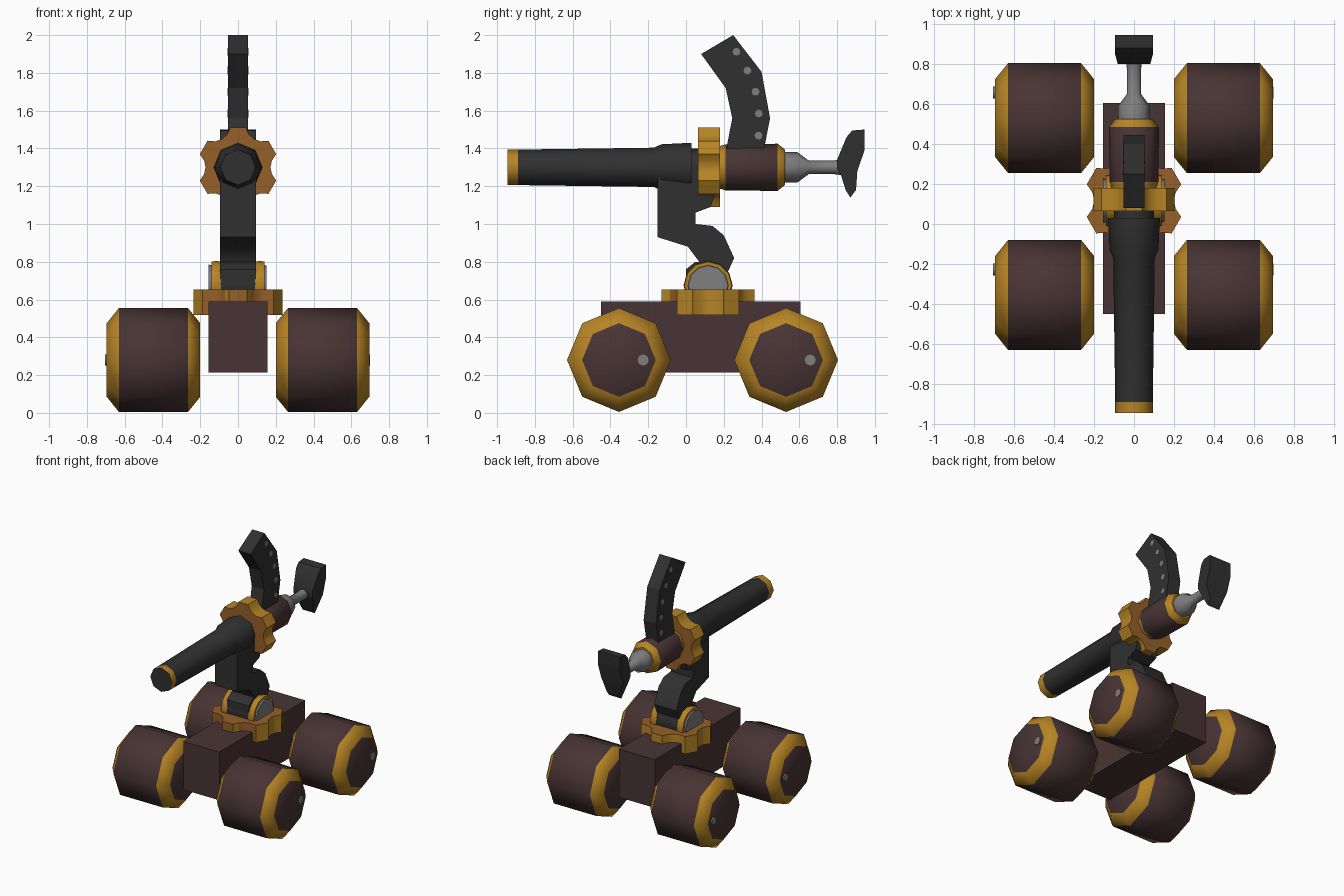
import bpy, bmesh
from math import sin, cos, pi, radians

old = bpy.data.objects.get("Cube")
if old:
    bpy.data.objects.remove(old, do_unlink=True)


def material(name, r, g, b):
    m = bpy.data.materials.new(name)
    m.use_nodes = True
    m.diffuse_color = (r, g, b, 1)
    m.node_tree.nodes["Principled BSDF"].inputs["Base Color"].default_value = (r, g, b, 1)
    return m


brown = material("dark brown", .066, .034, .035)
gold = material("gold", .47, .23, .018)
bronze = material("bronze", .30, .115, .022)
dark = material("charcoal", .03, .03, .03)
grey = material("steel grey", .21, .21, .21)


def finish(name, bm, mats, smooth=50):
    bmesh.ops.recalc_face_normals(bm, faces=bm.faces)
    mesh = bpy.data.meshes.new(name)
    bm.to_mesh(mesh)
    bm.free()
    for m in mats:
        mesh.materials.append(m)
    ob = bpy.data.objects.new(name, mesh)
    bpy.context.collection.objects.link(ob)
    if smooth:
        bpy.ops.object.select_all(action='DESELECT')
        ob.select_set(True)
        bpy.context.view_layer.objects.active = ob
        bpy.ops.object.shade_smooth_by_angle(angle=radians(smooth))
    return ob


def lathe(name, axis, center, profile, mats, bands, caps=(0, 0), sides=8):
    """Turned part: profile of (position, radius) along an axis, one material index per band."""
    bm = bmesh.new()
    cx, cy, cz = center
    rings = []
    for p, r in profile:
        ring = []
        for i in range(sides):
            u, v = r * cos(2 * pi * i / sides), r * sin(2 * pi * i / sides)
            co = (cx + p, cy + u, cz + v) if axis == 'X' else (cx + u, cy + p, cz + v)
            ring.append(bm.verts.new(co))
        rings.append(ring)
    for a, b, m in zip(rings, rings[1:], bands):
        for i in range(sides):
            j = (i + 1) % sides
            bm.faces.new((a[i], a[j], b[j], b[i])).material_index = m
    bm.faces.new(rings[0]).material_index = caps[0]
    bm.faces.new(rings[-1]).material_index = caps[1]
    return finish(name, bm, mats)


def prism(name, outline, half, mat, smooth=40):
    """Side outline of (y, z) points, extruded across x."""
    bm = bmesh.new()
    a, b = [[bm.verts.new((s * half, y, z)) for y, z in outline] for s in (-1, 1)]
    bm.faces.new(a)
    bm.faces.new(b)
    for i in range(len(a)):
        j = (i + 1) % len(a)
        bm.faces.new((a[i], a[j], b[j], b[i]))
    return finish(name, bm, [mat], smooth)


def gear(name, center, tip, notch, depth, upright):
    """Six-lobed knob with gold rim and bronze faces."""
    bm = bmesh.new()
    cx, cy, cz = center
    loops = []
    for d in (-depth / 2, depth / 2):
        loop = []
        for k in range(6):
            for off, r in ((-30, notch), (-19, notch * 1.06), (-11, tip), (11, tip), (19, notch * 1.06)):
                a = radians(30 + 60 * k + off)
                u, v = r * cos(a), r * sin(a)
                co = (cx + u, cy + d, cz + v) if upright else (cx + u, cy + v, cz + d)
                loop.append(bm.verts.new(co))
        loops.append(loop)
    a, b = loops
    n = len(a)
    for i in range(n):
        bm.faces.new((a[i], a[(i + 1) % n], b[(i + 1) % n], b[i]))
    for loop in loops:
        bm.faces.new(loop).material_index = 1
    bmesh.ops.recalc_face_normals(bm, faces=bm.faces)
    if not upright:
        for f in bm.faces:
            if f.normal.y < -.6:
                f.material_index = 1
    return finish(name, bm, [gold, bronze])


# Chassis
prism("chassis", [(-.45, .215), (.605, .215), (.605, .59), (-.45, .59)], .155, brown, 0)

# Wheels with small hub studs
for side, sx in (("left", 1), ("right", -1)):
    for end, y in (("front", -.355), ("rear", .53)):
        lathe(f"{end}_{side}_wheel", 'X', (sx * .4475, y, .28),
              [(-.2475, .195), (-.183, .275), (.183, .275), (.2475, .195)],
              [brown, gold], [1, 0, 1])
        lathe(f"{end}_{side}_stud", 'X', (sx * .695, y + .128, .28),
              [(-.01, .03), (.004, .03)], [grey], [0])

# Turntable and pivot
gear("turntable", (0, .117, .587), .25, .2, .135, False)
lathe("pivot_core", 'X', (0, .117, .68), [(-.095, .125), (.095, .125)], [dark], [0])
for side, sx in (("left", 1), ("right", -1)):
    lathe(f"{side}_pivot_ring", 'X', (sx * .115, .117, .675),
          [(-.025, .125), (0, .13), (.025, .125)], [gold], [0, 0], sides=12)
    lathe(f"{side}_pivot_cap", 'X', (sx * .14, .117, .675),
          [(-.015, .11), (.012, .105)], [grey], [0], sides=12)
prism("pivot_block", [(0, .65), (.22, .65), (.22, .77), (.17, .8), (.05, .8), (0, .76)], .095, dark)

# Curved support arm
prism("support_arm", [(-.15, 1.25), (-.15, .93), (.01, .88), (.07, .8), (.07, .72), (.21, .72),
                      (.255, .82), (.2, .94), (.14, .99), (.05, 1.0), (.05, 1.06), (.13, 1.09),
                      (.15, 1.15), (.14, 1.3), (0, 1.3)], .095, dark)

# Barrel, gold muzzle band
lathe("barrel", 'Y', (0, 0, 1.3),
      [(-.945, .094), (-.89, .094), (-.17, .104), (-.13, .122), (.03, .13), (.03, .1), (.08, .1)],
      [dark, gold], [1, 0, 0, 0, 0, 0])
gear("collar", (0, .122, 1.3), .214, .172, .115, True)

# Receiver with gold ends
lathe("receiver", 'Y', (0, 0, 1.3),
      [(.17, .11), (.21, .122), (.485, .125), (.525, .093)], [brown, gold], [1, 0, 1], caps=(1, 1))

# Stock rod and shoulder pad
lathe("stock_rod", 'Y', (0, 0, 1.3),
      [(.51, .08), (.59, .08), (.65, .036), (.78, .036), (.83, .042)], [grey], [0] * 4)
pad = prism("shoulder_pad", [(.8, 1.34), (.85, 1.46), (.88, 1.495), (.945, 1.5), (.945, 1.39),
                             (.907, 1.28), (.9, 1.18), (.87, 1.14), (.845, 1.18), (.82, 1.26),
                             (.8, 1.29)], .095, dark)
for v in pad.data.vertices:
    if v.co.z < 1.25:
        v.co.x *= .55
    elif v.co.y < .83:
        v.co.x *= .85

# Curved magazine with round windows
prism("magazine", [(.21, 1.38), (.41, 1.38), (.445, 1.56), (.4, 1.805), (.25, 2.0),
                   (.08, 1.9), (.21, 1.72), (.245, 1.56)], .053, dark, 0)
for n, (y, z) in enumerate([(.267, 1.912), (.325, 1.812), (.368, 1.7), (.385, 1.585), (.384, 1.468)]):
    lathe(f"magazine_window_{n + 1}", 'X', (0, y, z), [(-.056, .021), (.056, .021)], [grey], [0])
